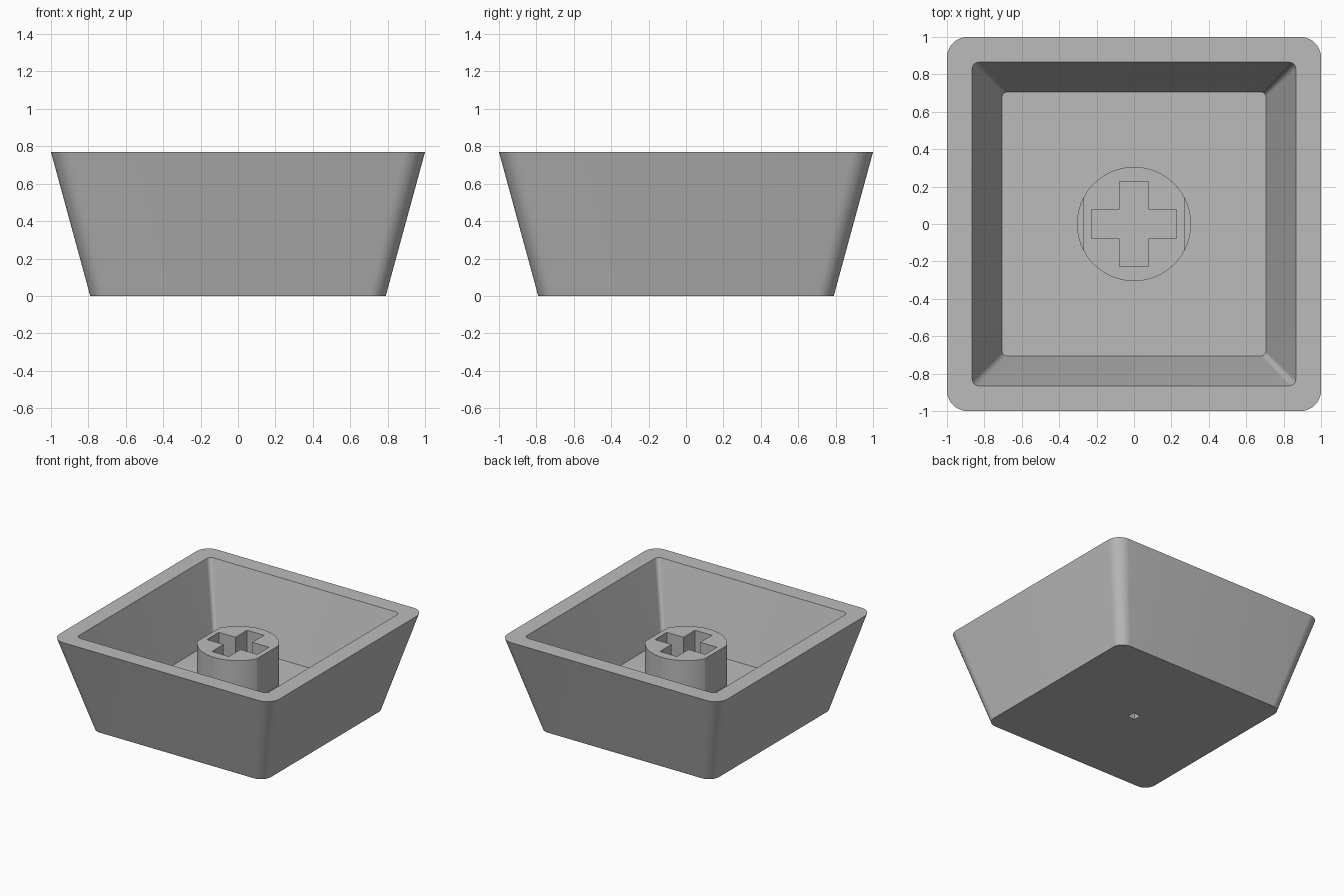
import bpy, bmesh, math

old = bpy.data.objects.get("Cube")
if old:
    bpy.data.objects.remove(old)

# Main dimensions
HEIGHT, FLOOR, LEDGE, STEM_TOP = 0.77, 0.19, 0.29, 0.62
STEM_R, FLAT_X = 0.305, 0.27
ARM_LONG, ARM_HALF = 0.228, 0.077

grey = bpy.data.materials.new("matte_grey")
grey.use_nodes = True
colour = (0.5, 0.5, 0.5, 1)
grey.diffuse_color = colour
grey.node_tree.nodes["Principled BSDF"].inputs["Base Color"].default_value = colour


def rounded_square(half, radius, steps=10):
    """Outline of a square with rounded corners."""
    c = half - radius
    pts = []
    for quarter, (sx, sy) in enumerate(((1, 1), (-1, 1), (-1, -1), (1, -1))):
        for i in range(steps + 1):
            a = math.pi / 2 * (quarter + i / steps)
            pts.append((sx * c + radius * math.cos(a), sy * c + radius * math.sin(a)))
    return pts


def arc(start, end, steps):
    return [(STEM_R * math.cos(start + (end - start) * i / steps),
             STEM_R * math.sin(start + (end - start) * i / steps)) for i in range(steps + 1)]


def ring(bm, pts, z):
    return [bm.verts.new((x, y, z)) for x, y in pts]


def wall(bm, a, b):
    for i in range(len(a)):
        j = (i + 1) % len(a)
        bm.faces.new((a[i], a[j], b[j], b[i]))


def holed_cap(bm, outer, inner):
    """Flat face between an outline and a hole."""
    edges = []
    for loop in (outer, inner):
        for i, v in enumerate(loop):
            w = loop[(i + 1) % len(loop)]
            edges.append(bm.edges.get((v, w)) or bm.edges.new((v, w)))
    bmesh.ops.triangle_fill(bm, use_beauty=True, use_dissolve=False, edges=edges)


def finish(bm, name):
    bmesh.ops.recalc_face_normals(bm, faces=bm.faces)
    mesh = bpy.data.meshes.new(name)
    bm.to_mesh(mesh)
    bm.free()
    mesh.materials.append(grey)
    obj = bpy.data.objects.new(name, mesh)
    bpy.context.collection.objects.link(obj)
    bpy.ops.object.select_all(action="DESELECT")
    obj.select_set(True)
    bpy.context.view_layer.objects.active = obj
    bpy.ops.object.shade_smooth_by_angle(angle=math.radians(25))
    return obj


def holed_prism(name, outline, hole, z0, z1):
    bm = bmesh.new()
    out0, out1 = ring(bm, outline, z0), ring(bm, outline, z1)
    in0, in1 = ring(bm, hole, z0), ring(bm, hole, z1)
    wall(bm, out0, out1)
    wall(bm, in0, in1)
    holed_cap(bm, out0, in0)
    holed_cap(bm, out1, in1)
    return finish(bm, name)


# Tapered hollow shell, open at the top, with a small square pit underneath
bm = bmesh.new()
outer_low = ring(bm, rounded_square(0.79, 0.09), 0)
outer_top = ring(bm, rounded_square(1, 0.11), HEIGHT)
inner_top = ring(bm, rounded_square(0.865, 0.035), HEIGHT)
inner_low = ring(bm, rounded_square(0.705, 0.025), FLOOR)
wall(bm, outer_low, outer_top)
wall(bm, outer_top, inner_top)
wall(bm, inner_top, inner_low)
bm.faces.new(inner_low)
p = 0.033
square = [(-p, -p), (p, -p), (p, p), (-p, p)]
pit_low, pit_top = ring(bm, square, 0), ring(bm, square, 0.1)
wall(bm, pit_low, pit_top)
bm.faces.new(pit_top)
holed_cap(bm, outer_low, pit_low)
finish(bm, "tapered_shell")

# Cross-shaped socket outline
cross = []
for sx, sy in ((1, 1), (-1, 1), (-1, -1), (1, -1)):
    corner = [(ARM_LONG, ARM_HALF), (ARM_HALF, ARM_HALF), (ARM_HALF, ARM_LONG)]
    if sx * sy < 0:
        corner.reverse()
    cross += [(sx * x, sy * y) for x, y in corner]

# Round stem base, and the post above it with a flat on each side
circle = arc(0, 2 * math.pi, 64)[:-1]
holed_prism("stem_base", circle, cross, FLOOR, LEDGE)
t = math.acos(FLAT_X / STEM_R)
flatted = arc(t, math.pi - t, 28) + arc(math.pi + t, 2 * math.pi - t, 28)
holed_prism("stem_post", flatted, cross, LEDGE, STEM_TOP)
